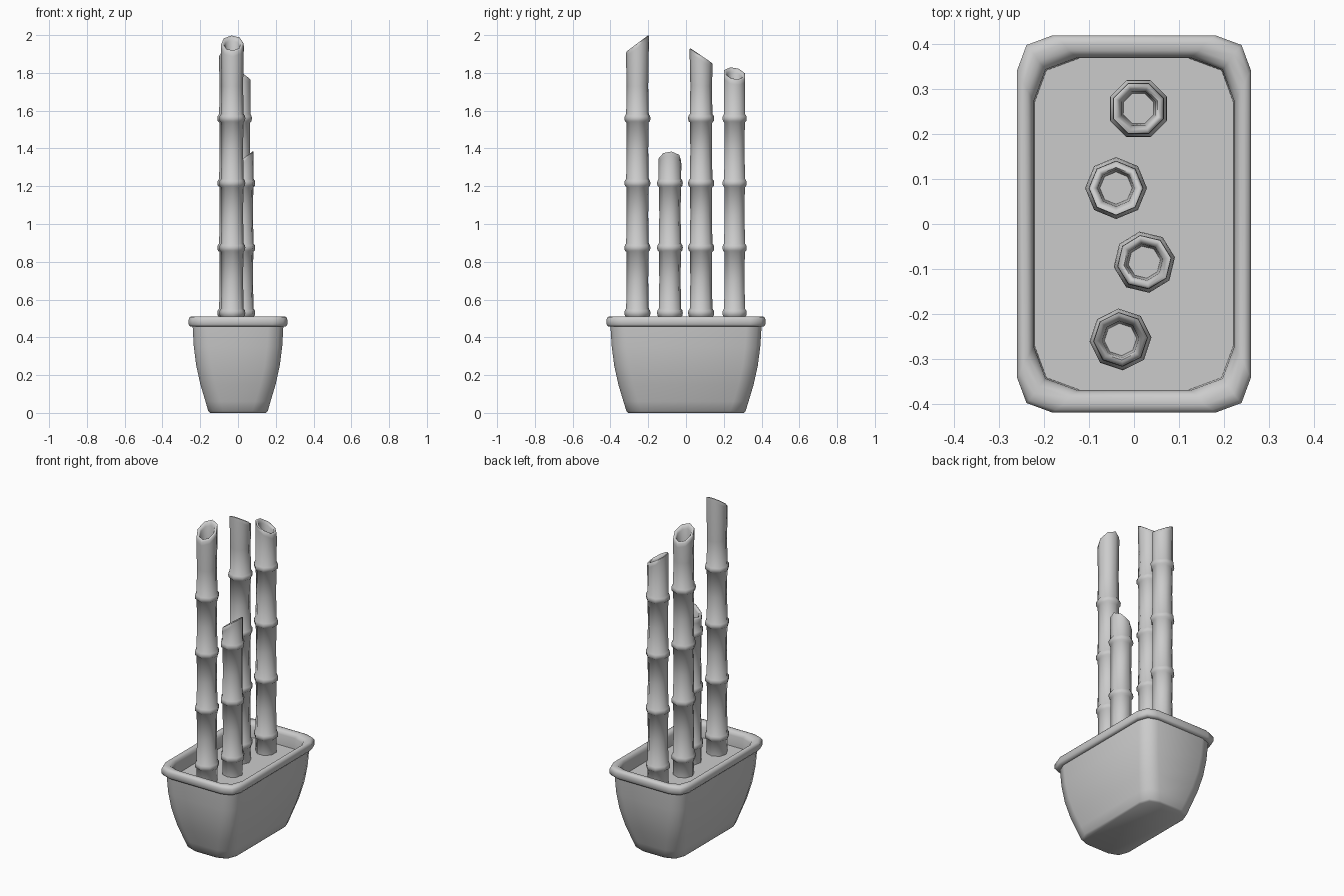
import bpy, bmesh, math

if "Cube" in bpy.data.objects:
    bpy.data.objects.remove(bpy.data.objects["Cube"])


def loft(name, rings, angle):
    """Skin a stack of equal-length point rings and cap both ends."""
    bm = bmesh.new()
    loops = [[bm.verts.new(p) for p in ring] for ring in rings]
    n = len(loops[0])
    for a, b in zip(loops, loops[1:]):
        for i in range(n):
            j = (i + 1) % n
            bm.faces.new((a[i], a[j], b[j], b[i]))
    bm.faces.new(loops[0][::-1])
    bm.faces.new(loops[-1])
    mesh = bpy.data.meshes.new(name)
    bm.to_mesh(mesh)
    bm.free()
    ob = bpy.data.objects.new(name, mesh)
    bpy.context.collection.objects.link(ob)
    bpy.ops.object.select_all(action='DESELECT')
    ob.select_set(True)
    bpy.context.view_layer.objects.active = ob
    bpy.ops.object.shade_smooth_by_angle(angle=math.radians(angle))
    return ob


def rounded_rect(hx, hy, c, z):
    """12-point rectangle with two-facet corners, counter-clockwise."""
    corner = [(hx, hy - c), (hx - 0.27 * c, hy - 0.27 * c), (hx - c, hy)]
    flip = corner[::-1]
    pts = corner + [(-x, y) for x, y in flip]
    pts += [(-x, -y) for x, y in corner] + [(x, -y) for x, y in flip]
    return [(x, y, z) for x, y in pts]


# Planter: outer wall, rolled rim, short inner wall (half x, half y, corner, z)
planter = [(0.148, 0.305, 0.08, 0.0), (0.157, 0.315, 0.08, 0.008),
           (0.172, 0.331, 0.08, 0.06), (0.199, 0.358, 0.08, 0.15),
           (0.221, 0.380, 0.08, 0.25), (0.234, 0.393, 0.08, 0.35),
           (0.240, 0.400, 0.08, 0.458), (0.254, 0.413, 0.08, 0.458),
           (0.261, 0.420, 0.08, 0.468), (0.261, 0.420, 0.08, 0.495),
           (0.255, 0.414, 0.08, 0.508), (0.246, 0.402, 0.09, 0.511),
           (0.236, 0.386, 0.09, 0.509), (0.228, 0.376, 0.095, 0.500),
           (0.224, 0.371, 0.10, 0.485), (0.222, 0.369, 0.10, 0.42)]
loft("planter", [rounded_rect(*p) for p in planter], 55)

SIDES = 8
NODES = [0.53, 0.875, 1.217, 1.56]


def stalk(name, x, y, top, rise, facing, spin):
    """Bamboo cane with node rings and a slanted hollow top; facing = high side."""
    prof = [(0.059, 0.41)]
    for z in [n for n in NODES if n < top - 0.1]:
        prof += [(0.059, z - 0.022), (0.067, z - 0.015), (0.069, z),
                 (0.067, z + 0.012), (0.060, z + 0.022), (0.057, z + 0.17)]
    if top - prof[-1][1] < 0.1:
        prof.pop()

    def ring(r, z, slope=0.0):
        pts = []
        for i in range(SIDES):
            a = math.radians(spin) + i * math.tau / SIDES
            d = r * math.cos(a - math.radians(facing))
            pts.append((x + r * math.cos(a), y + r * math.sin(a), z + slope * d))
        return pts

    k = rise / 0.06
    rings = [ring(r, z) for r, z in prof]
    # Slanted lip, then the hollow going down to a flat floor
    rings += [ring(0.061, top - 0.025, k), ring(0.060, top - 0.004, k),
              ring(0.054, top, k), ring(0.046, top - 0.004, k),
              ring(0.041, top - 0.018, k), ring(0.036, top - 0.09)]
    loft(name, rings, 60)


# Four canes in a staggered row
stalk("bamboo_stalk_1", -0.03, -0.257, 1.957, 0.045, 90, 4)
stalk("bamboo_stalk_2", 0.023, -0.085, 1.345, 0.043, 0, 9)
stalk("bamboo_stalk_3", -0.04, 0.08, 1.892, 0.041, -90, 0)
stalk("bamboo_stalk_4", 0.01, 0.257, 1.797, 0.036, 195, 22.5)
